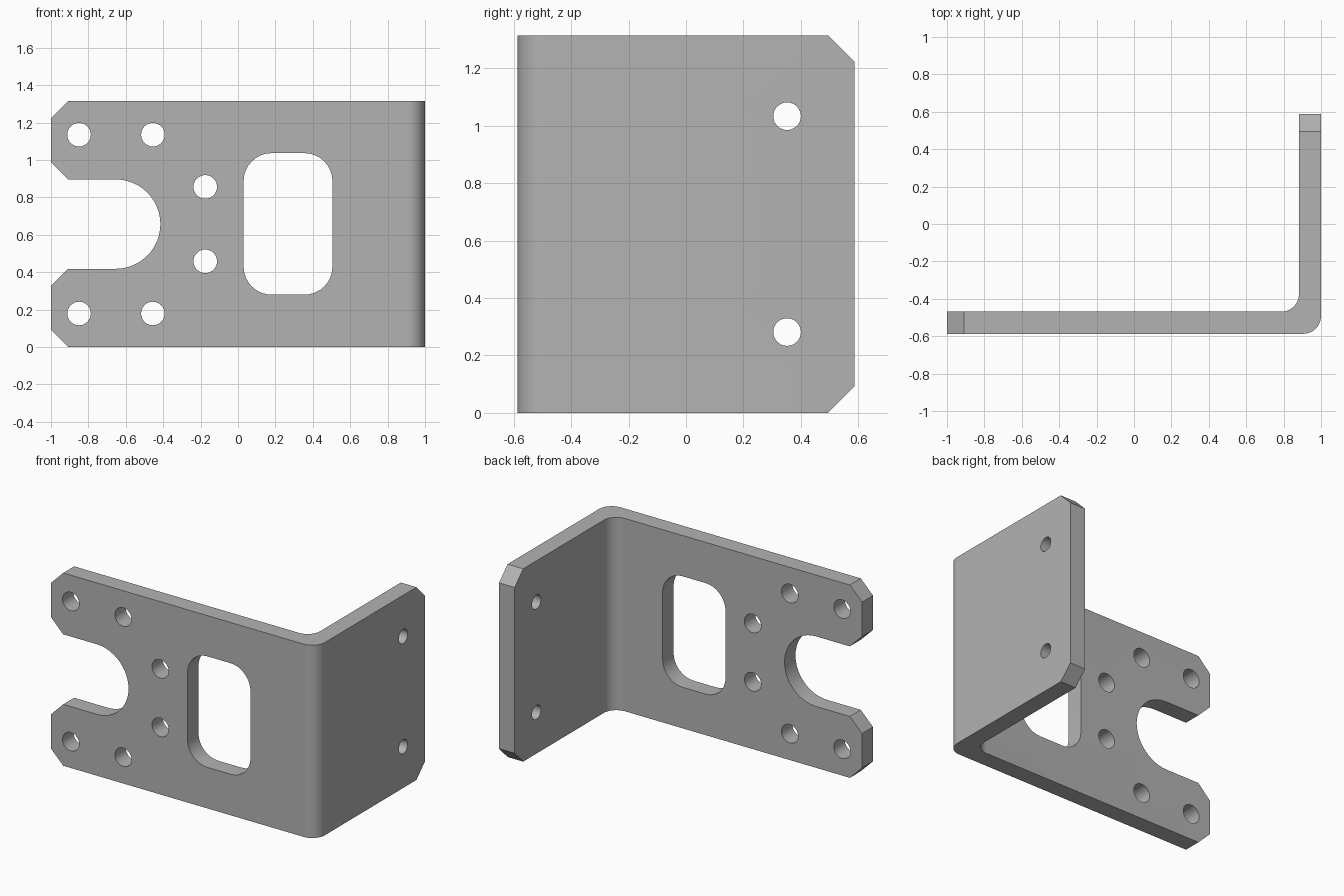
import bpy, bmesh
from math import cos, sin, pi, radians
from mathutils import Vector

H, D, T = 1.315, 0.587, 0.118      # height, half depth, sheet thickness
MID, CH, BEND = H / 2, 0.092, 0.095

if "Cube" in bpy.data.objects:
    bpy.data.objects.remove(bpy.data.objects["Cube"], do_unlink=True)

steel = bpy.data.materials.new("grey steel")
steel.use_nodes = True
grey = (0.45, 0.45, 0.45, 1)
steel.diffuse_color = grey
steel.node_tree.nodes["Principled BSDF"].inputs["Base Color"].default_value = grey


def arc(cx, cy, r, start, end, n):
    """Points along an arc, angles in degrees."""
    angles = [radians(start + (end - start) * i / n) for i in range(n + 1)]
    return [(cx + r * cos(a), cy + r * sin(a)) for a in angles]


def circle(cx, cy, r):
    return arc(cx, cy, r, 0, 360, 32)[:-1]


def prism(bm, points, place, sweep):
    """Place a 2D outline in space and extrude it along sweep."""
    face = bm.faces.new([bm.verts.new(place(u, v)) for u, v in points])
    moved = bmesh.ops.extrude_face_region(bm, geom=[face])["geom"]
    verts = [g for g in moved if isinstance(g, bmesh.types.BMVert)]
    bmesh.ops.translate(bm, verts=verts, vec=Vector(sweep))


def make_object(name, bm):
    bmesh.ops.recalc_face_normals(bm, faces=bm.faces[:])
    mesh = bpy.data.meshes.new(name)
    bm.to_mesh(mesh)
    bm.free()
    mesh.materials.append(steel)
    obj = bpy.data.objects.new(name, mesh)
    bpy.context.collection.objects.link(obj)
    return obj


def corner(u, v, du, dv):
    """Triangle that bevels a corner at (u, v); du and dv point outwards."""
    e = 0.1
    return [(u - du * (CH + e), v + dv * e), (u + du * e, v - dv * (CH + e)),
            (u + du * e, v + dv * e)]


# Bent sheet: L profile with rounded inner and outer bend
inner_x, inner_y = 1 - T, -D + T
profile = [(-1, -D)]
profile += arc(1 - BEND, -D + BEND, BEND, -90, 0, 12)
profile += [(1, D), (inner_x, D)]
profile += arc(inner_x - BEND, inner_y + BEND, BEND, 0, -90, 12)
profile += [(-1, inner_y)]
bm = bmesh.new()
prism(bm, profile, lambda x, y: (x, y, 0), (0, 0, H))
bracket = make_object("angle_bracket", bm)

# Front plate cut-outs: holes, window, open slot and bevelled corners
cuts = [circle(x, MID + s * dz, 0.063)
        for x, dz in ((-0.85, 0.478), (-0.455, 0.478), (-0.175, 0.199))
        for s in (-1, 1)]

window, r = [], 0.15
for cx, cz, start in ((0.505 - r, 1.037 - r, 0), (0.03 + r, 1.037 - r, 90),
                      (0.03 + r, 0.28 + r, 180), (0.505 - r, 0.28 + r, 270)):
    window += arc(cx, cz, r, start, start + 90, 8)
cuts.append(window)

slot_r, flare = 0.239, 0.1
slot = arc(-0.654, MID, slot_r, -90, 90, 24)
slot += [(CH - 1, MID + slot_r), (-1 - flare, MID + slot_r + CH + flare),
         (-1 - flare, MID - slot_r - CH - flare), (CH - 1, MID - slot_r)]
cuts.append(slot)
cuts += [corner(-1, 0, -1, -1), corner(-1, H, -1, 1)]

bm = bmesh.new()
for outline in cuts:
    prism(bm, outline, lambda x, z: (x, -D - 0.1, z), (0, T + 0.2, 0))

# Side flange cut-outs: two holes and bevelled corners
for outline in (circle(0.352, MID - 0.376, 0.048), circle(0.352, MID + 0.376, 0.048),
                corner(D, 0, 1, -1), corner(D, H, 1, 1)):
    prism(bm, outline, lambda y, z: (1 - T - 0.1, y, z), (T + 0.2, 0, 0))
cutter = make_object("cutter", bm)
cutter.hide_render = True

# Cut the sheet, then discard the cutter
mod = bracket.modifiers.new("cutouts", "BOOLEAN")
mod.operation, mod.solver, mod.object = "DIFFERENCE", "EXACT", cutter
bpy.ops.object.select_all(action="DESELECT")
bracket.select_set(True)
bpy.context.view_layer.objects.active = bracket
bpy.ops.object.modifier_apply(modifier=mod.name)
bpy.data.objects.remove(cutter, do_unlink=True)
bpy.ops.object.shade_smooth_by_angle(angle=radians(30))
